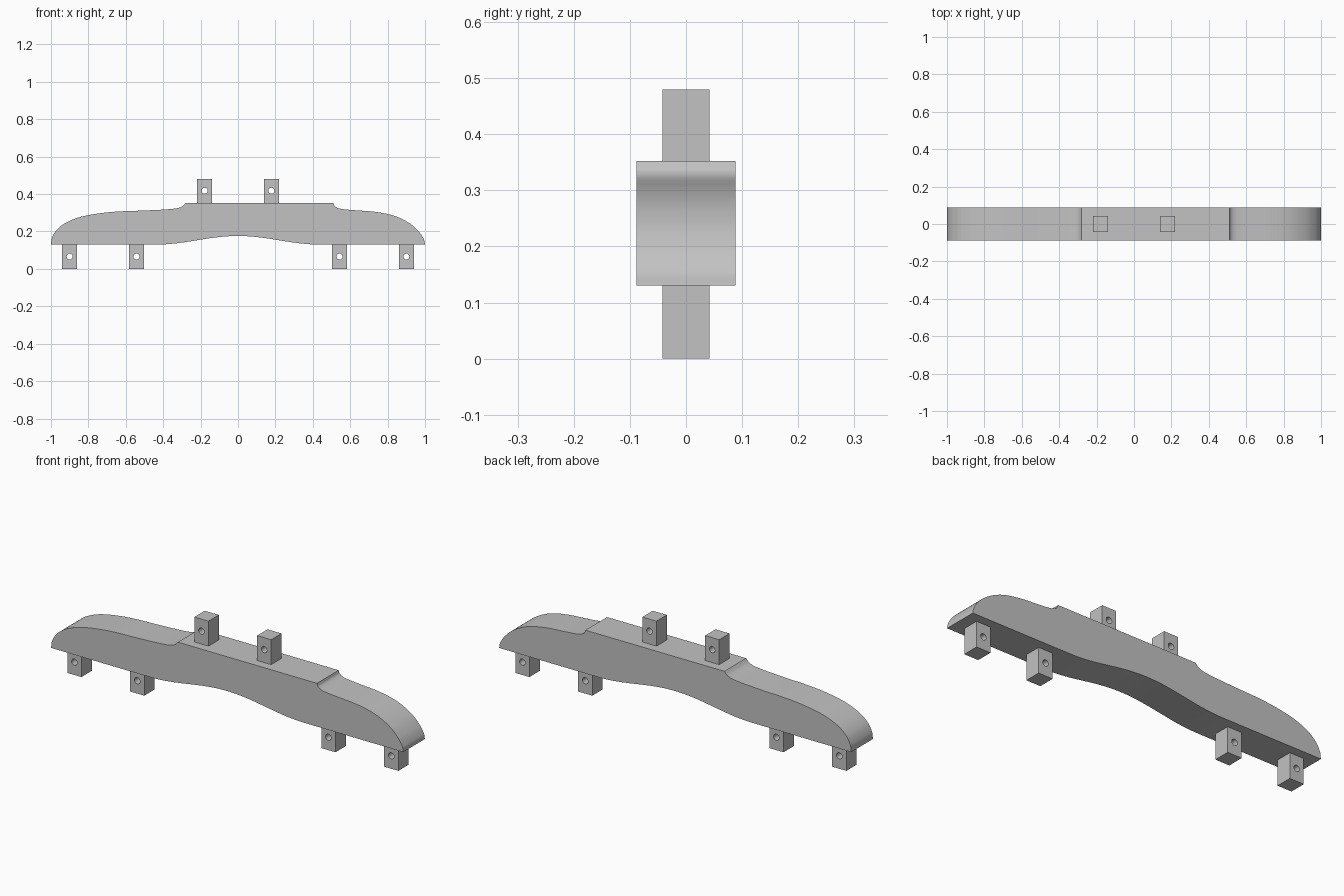
import bpy, bmesh, math
from mathutils import Vector
from mathutils.geometry import interpolate_bezier

cube = bpy.data.objects.get("Cube")
if cube:
    bpy.data.objects.remove(cube, do_unlink=True)

grey = bpy.data.materials.new("plain grey")
grey.use_nodes = True
colour = (0.54, 0.54, 0.54, 1)
grey.diffuse_color = colour
grey.node_tree.nodes["Principled BSDF"].inputs["Base Color"].default_value = colour


def smooth_path(points, steps=8):
    """Smooth curve running through all the points."""
    pts = [Vector((x, z, 0)) for x, z in points]
    result = [pts[0]]
    for i in range(len(pts) - 1):
        a, b = pts[i], pts[i + 1]
        before, after = pts[max(i - 1, 0)], pts[min(i + 2, len(pts) - 1)]
        reach = (b - a).length / 3
        h1 = a + (b - before).normalized() * reach
        h2 = b - (after - a).normalized() * reach
        result += interpolate_bezier(a, h1, h2, b, steps + 1)[1:]
    return [(p.x, p.y) for p in result]


def extrude_outlines(name, outlines, half_depth):
    """Fill x-z outlines (inner ones become holes) and extrude along y."""
    curve = bpy.data.curves.new(name, "CURVE")
    curve.dimensions = "2D"
    curve.fill_mode = "BOTH"
    curve.extrude = half_depth
    for outline in outlines:
        spline = curve.splines.new("POLY")
        spline.points.add(len(outline) - 1)
        for point, (x, z) in zip(spline.points, outline):
            point.co = (x, z, 0, 1)
        spline.use_cyclic_u = True
    obj = bpy.data.objects.new(name, curve)
    obj.rotation_euler.x = math.pi / 2
    bpy.context.collection.objects.link(obj)
    bpy.ops.object.select_all(action="DESELECT")
    bpy.context.view_layer.objects.active = obj
    obj.select_set(True)
    bpy.ops.object.convert(target="MESH")
    obj = bpy.context.object
    bm = bmesh.new()
    bm.from_mesh(obj.data)
    bmesh.ops.remove_doubles(bm, verts=bm.verts, dist=0.0001)
    bmesh.ops.recalc_face_normals(bm, faces=bm.faces)
    bm.to_mesh(obj.data)
    bm.free()
    obj.data.materials.clear()
    obj.data.materials.append(grey)
    bpy.ops.object.shade_smooth_by_angle(angle=math.radians(25))
    return obj


# Beam: rounded shoulders, raised centre pad and arched underside
left_shoulder = smooth_path([(-1, 0.13), (-0.995, 0.165), (-0.97, 0.208), (-0.92, 0.247),
                             (-0.83, 0.281), (-0.68, 0.304), (-0.48, 0.313),
                             (-0.34, 0.322), (-0.3, 0.333), (-0.28, 0.352)])
right_shoulder = smooth_path([(0.51, 0.352), (0.518, 0.335), (0.545, 0.322), (0.62, 0.314),
                              (0.74, 0.304), (0.84, 0.282), (0.92, 0.242),
                              (0.97, 0.196), (0.995, 0.155), (1, 0.13)])
arch_half, arch_rise, count = 0.44, 0.046, 32
underside = []
for i in range(count + 1):
    t = 1 - 2 * i / count
    underside.append((arch_half * t, 0.13 + arch_rise * (1 + math.cos(math.pi * t)) / 2))
extrude_outlines("beam", [left_shoulder + right_shoulder + underside], 0.088)


# Lugs: square blocks drilled from front to back
def lug(name, x, bottom, top, hole_height):
    w, r = 0.04, 0.016
    block = [(x - w, bottom), (x + w, bottom), (x + w, top), (x - w, top)]
    hole = [(x + r * math.cos(a), hole_height + r * math.sin(a))
            for a in (math.tau * i / 24 for i in range(24))]
    extrude_outlines(name, [block, hole], 0.042)


for side, sign in (("left", 1), ("right", -1)):
    lug(side + "_top_lug", sign * 0.178, 0.351, 0.48, 0.418)
    lug(side + "_inner_foot", sign * 0.543, 0, 0.131, 0.066)
    lug(side + "_outer_foot", sign * 0.9, 0, 0.131, 0.066)
